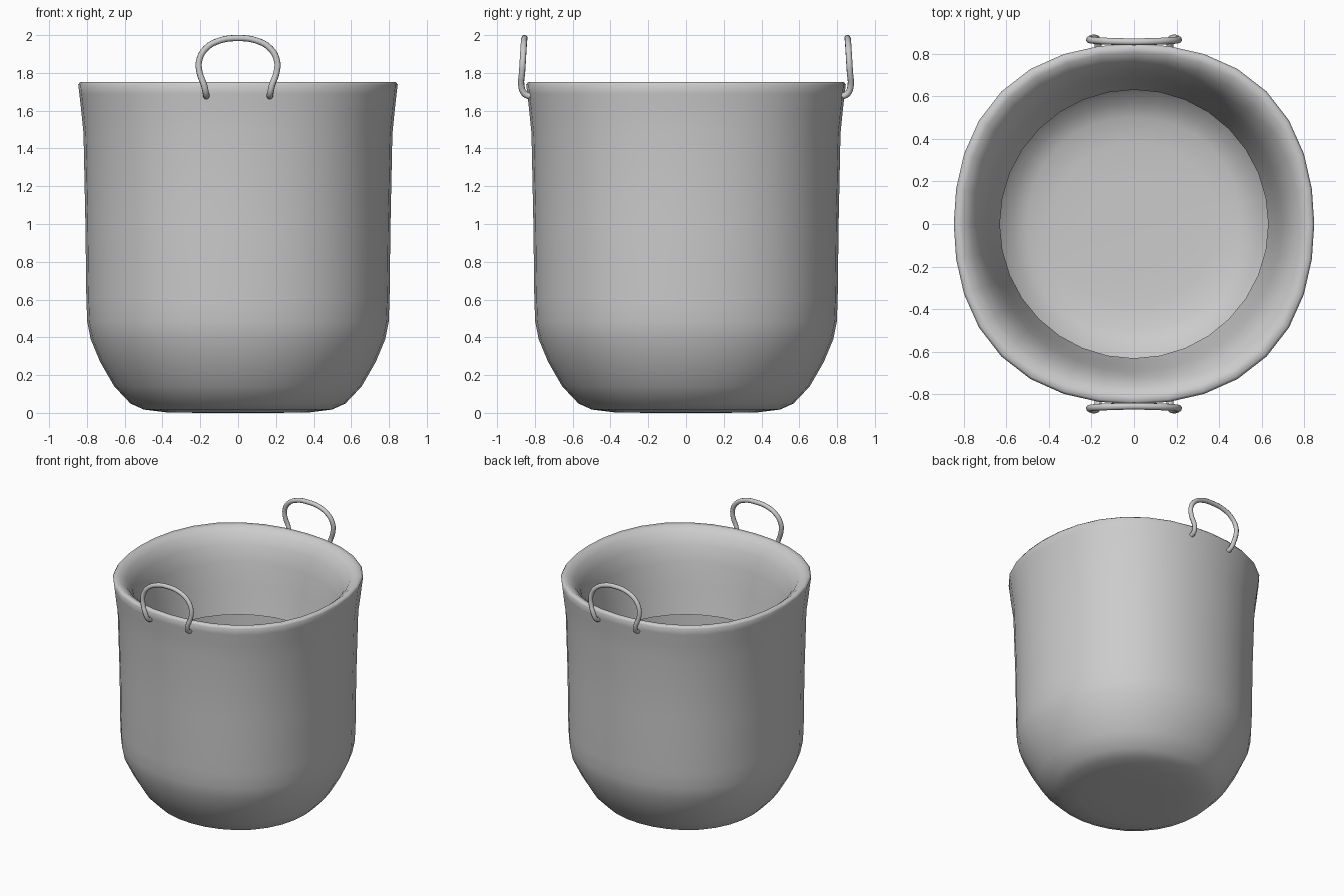
import bpy, bmesh, math

if "Cube" in bpy.data.objects:
    bpy.data.objects.remove(bpy.data.objects["Cube"])

SEGMENTS = 32

# Pot profile: (radius, height, squareness), from base up the outside,
# over the rolled rim and down to the open edge of the inner lip
PROFILE = [
    (0.20, 0.00, 0.02), (0.38, 0.003, 0.02), (0.50, 0.018, 0.02),
    (0.57, 0.05, 0.02), (0.655, 0.14, 0.02), (0.73, 0.27, 0.02),
    (0.78, 0.39, 0.03), (0.798, 0.48, 0.03), (0.803, 0.60, 0.03),
    (0.808, 1.00, 0.03), (0.818, 1.48, 0.035), (0.83, 1.60, 0.04),
    (0.840, 1.69, 0.04), (0.846, 1.738, 0.04), (0.835, 1.753, 0.04),
    (0.805, 1.748, 0.035), (0.765, 1.715, 0.03), (0.725, 1.64, 0.02),
    (0.695, 1.52, 0.01), (0.67, 1.35, 0.0), (0.63, 1.15, 0.0),
]


def make_pot():
    bm = bmesh.new()
    rings = []
    for r, z, sq in PROFILE:
        ring = []
        for i in range(SEGMENTS):
            a = 2 * math.pi * i / SEGMENTS
            rr = r * (1 + sq * (1 - math.cos(4 * a)) / 2)
            ring.append(bm.verts.new((rr * math.cos(a), rr * math.sin(a), z)))
        rings.append(ring)
    # Base cap and walls
    bm.faces.new(rings[0][::-1])
    for lo, hi in zip(rings, rings[1:]):
        for i in range(SEGMENTS):
            j = (i + 1) % SEGMENTS
            bm.faces.new((lo[i], lo[j], hi[j], hi[i]))
    for f in bm.faces:
        f.smooth = True
    mesh = bpy.data.meshes.new("pot")
    bm.to_mesh(mesh)
    bm.free()
    bpy.context.collection.objects.link(bpy.data.objects.new("pot", mesh))


# Half of a handle path, from the pot wall to the top of the arch
HALF = [
    (0.168, 0.825, 1.675), (0.170, 0.855, 1.69), (0.180, 0.872, 1.735),
    (0.203, 0.868, 1.80), (0.206, 0.864, 1.865), (0.170, 0.860, 1.93),
    (0.095, 0.857, 1.972), (0.0, 0.855, 1.984),
]


def make_handle(name, side):
    path = HALF + [(-x, y, z) for x, y, z in HALF[-2::-1]]
    curve = bpy.data.curves.new(name, 'CURVE')
    curve.dimensions = '3D'
    curve.bevel_depth = 0.017
    curve.bevel_resolution = 2
    curve.resolution_u = 4
    curve.use_fill_caps = True
    spline = curve.splines.new('BEZIER')
    spline.bezier_points.add(len(path) - 1)
    for p, (x, y, z) in zip(spline.bezier_points, path):
        p.co = (x, y * side, z)
        p.handle_left_type = p.handle_right_type = 'AUTO'
    bpy.context.collection.objects.link(bpy.data.objects.new(name, curve))


make_pot()
make_handle("front_handle", -1)
make_handle("back_handle", 1)
